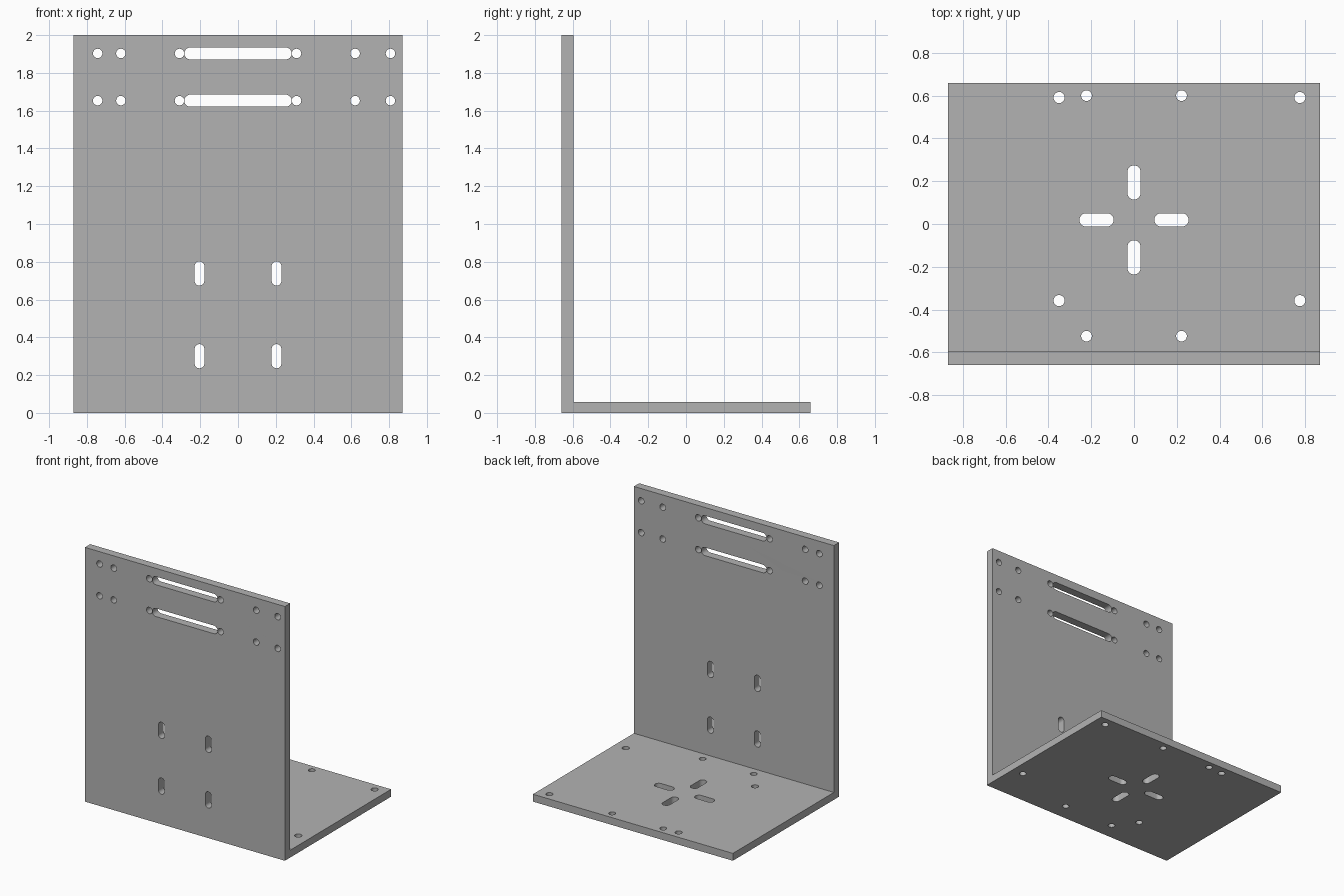
import bpy
import bmesh
from math import pi, sin, cos
from mathutils import Matrix, Vector

cube = bpy.data.objects.get("Cube")
if cube:
    bpy.data.objects.remove(cube, do_unlink=True)

W, D, H = 0.87, 0.66, 2.0       # half width, half depth, height
WALL, BASE = 0.065, 0.058       # plate thicknesses
SEGMENTS = 16                   # per half circle

grey = bpy.data.materials.new("plain grey")
grey.use_nodes = True
colour = (0.45, 0.45, 0.45, 1)
grey.diffuse_color = colour
grey.node_tree.nodes["Principled BSDF"].inputs["Base Color"].default_value = colour


def slot(x, y, r, half=0.0, angle=0.0):
    """Outline of a round hole, or of a slot with the given half length."""
    turn = Matrix.Rotation(angle, 2)
    points = []
    for side, start in ((1, -pi / 2), (-1, pi / 2)):
        for i in range(SEGMENTS + (1 if half else 0)):
            a = start + pi * i / SEGMENTS
            p = Vector((side * (half - r if half else 0) + r * cos(a), r * sin(a)))
            points.append(Vector((x, y)) + turn @ p)
    return points


def rectangle(x0, x1, y0, y1):
    return [Vector(p) for p in ((x0, y0), (x1, y0), (x1, y1), (x0, y1))]


def plate(name, outlines, thickness, matrix):
    """Flat plate filled between its outer outline and its holes."""
    curve = bpy.data.curves.new(name, "CURVE")
    curve.dimensions = "2D"
    curve.fill_mode = "BOTH"
    curve.extrude = thickness / 2
    for outline in outlines:
        spline = curve.splines.new("POLY")
        spline.points.add(len(outline) - 1)
        for point, co in zip(spline.points, outline):
            point.co = (co.x, co.y, 0, 1)
        spline.use_cyclic_u = True
    helper = bpy.data.objects.new(name + " outline", curve)
    bpy.context.collection.objects.link(helper)
    bpy.context.view_layer.update()
    evaluated = helper.evaluated_get(bpy.context.evaluated_depsgraph_get())
    mesh = bpy.data.meshes.new_from_object(evaluated)
    bpy.data.objects.remove(helper, do_unlink=True)

    # Weld the caps to the sides and place the plate
    bm = bmesh.new()
    bm.from_mesh(mesh)
    bmesh.ops.remove_doubles(bm, verts=bm.verts, dist=0.0001)
    bmesh.ops.transform(bm, matrix=matrix, verts=bm.verts)
    bmesh.ops.recalc_face_normals(bm, faces=bm.faces)
    bm.to_mesh(mesh)
    bm.free()
    mesh.name = name
    mesh.materials.clear()
    mesh.materials.append(grey)

    obj = bpy.data.objects.new(name, mesh)
    bpy.context.collection.objects.link(obj)
    bpy.ops.object.select_all(action="DESELECT")
    obj.select_set(True)
    bpy.context.view_layer.objects.active = obj
    bpy.ops.object.shade_smooth_by_angle()
    return obj


# Upright wall: two rows of holes with a long slot, and four short slots
wall = [rectangle(-W, W, 0, H)]
for z in (1.653, 1.903):
    wall.append(slot(0, z, 0.032, 0.284))
    wall += [slot(x, z, 0.025) for x in (-0.743, -0.62, -0.31, 0.31, 0.62, 0.807)]
for x in (-0.204, 0.204):
    wall += [slot(x, z, 0.026, 0.064, pi / 2) for z in (0.30, 0.738)]
plate("upright_wall", wall, WALL,
      Matrix.Translation((0, -D + WALL / 2, 0)) @ Matrix.Rotation(pi / 2, 4, "X"))

# Base plate: a cross of four slots and eight round holes
base = [rectangle(-W, W, -D + WALL, D)]
for i in range(4):
    a = i * pi / 2
    base.append(slot(0.175 * cos(a), 0.019 + 0.175 * sin(a), 0.031, 0.08, a))
for y in (-0.358, 0.591):
    base += [slot(x, y, 0.026) for x in (-0.35, 0.775)]
for y in (-0.524, 0.6):
    base += [slot(x, y, 0.025) for x in (-0.222, 0.222)]
plate("base_plate", base, BASE, Matrix.Translation((0, 0, BASE / 2)))
